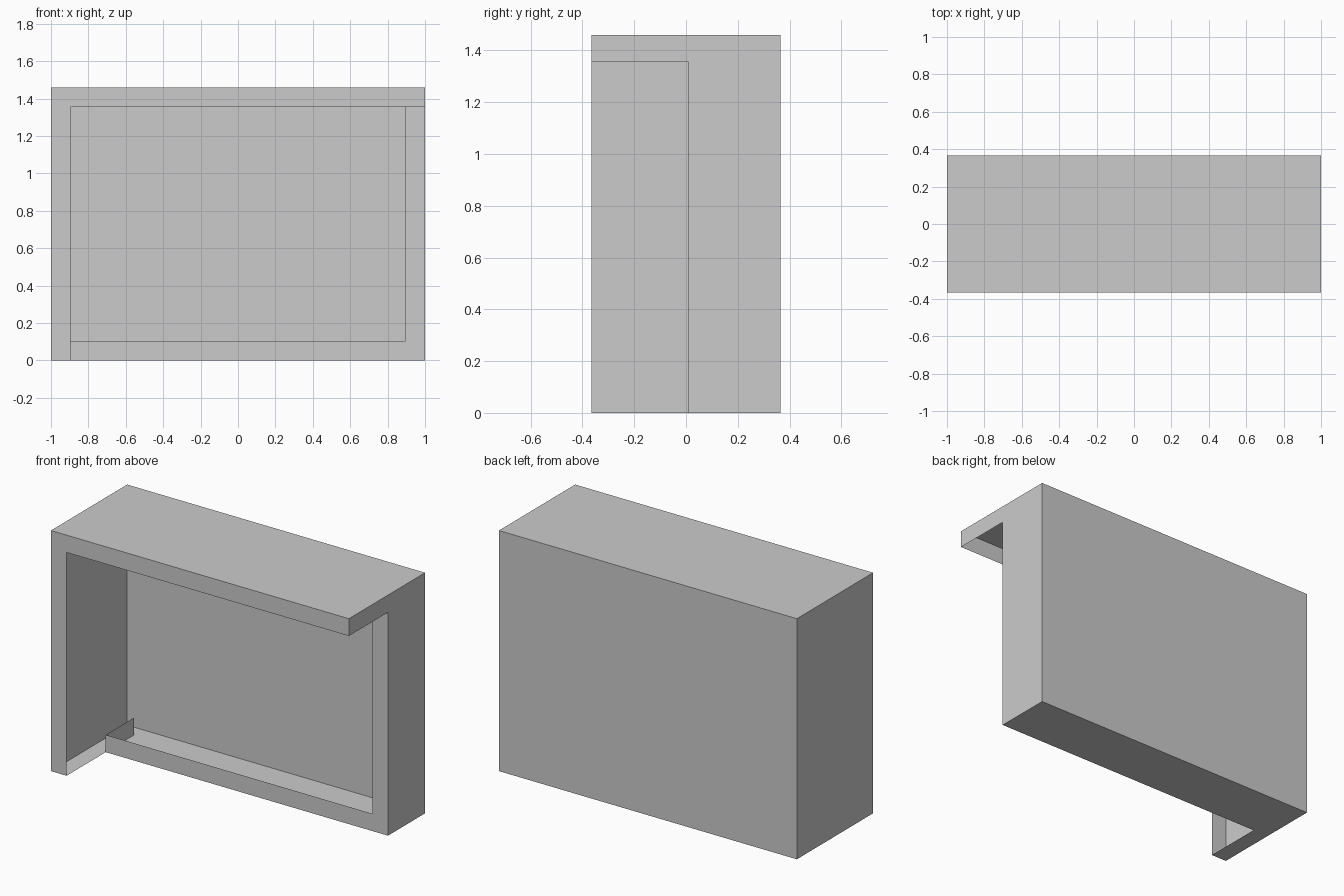
import bpy

if "Cube" in bpy.data.objects:
    bpy.data.objects.remove(bpy.data.objects["Cube"])

W, D, H = 1.0, 0.365, 1.46     # half width, half depth, height
T = 0.105                      # width of the frame strips
STEP = 0.01                    # depth of the recessed half of the front
CAP = 0.28                     # rear end of the strip end caps
IX, LO, HI = W - T, T, H - T   # edges of the front opening


def panel(name, axis, at, outline):
    """Thin flat panel: a 2D outline on the plane where the given axis equals at."""
    verts = []
    for a, b in outline:
        co = [a, b]
        co.insert("xyz".index(axis), at)
        verts.append(co)
    mesh = bpy.data.meshes.new(name)
    mesh.from_pydata(verts, [], [range(len(verts))])
    obj = bpy.data.objects.new(name, mesh)
    bpy.context.collection.objects.link(obj)
    return obj


def rect(a0, b0, a1, b1):
    return [(a0, b0), (a1, b0), (a1, b1), (a0, b1)]


# Closed sides of the hollow case
panel("back_panel", "y", D, rect(-W, 0, W, H))
panel("top_panel", "z", H, rect(-W, -D, W, D))
panel("left_panel", "x", -W, rect(-D, 0, D, H))

# Right side and floor, notched where the front steps back
panel("right_panel", "x", W,
      [(STEP, 0), (D, 0), (D, H), (-D, H), (-D, HI), (STEP, HI)])
panel("floor_panel", "z", 0,
      [(-W, -D), (-IX, -D), (-IX, STEP), (W, STEP), (W, D), (-W, D)])

# Forward half of the frame: left and top strips
panel("front_frame", "y", -D,
      [(-W, 0), (-IX, 0), (-IX, HI), (W, HI), (W, H), (-W, H)])

# Recessed half of the frame: bottom and right strips
panel("recessed_frame", "y", STEP,
      [(-IX, 0), (W, 0), (W, HI), (IX, HI), (IX, LO), (-IX, LO)])

# End caps of the recessed strips
panel("bottom_strip_cap", "x", -IX, rect(STEP, 0, CAP, LO))
panel("right_strip_cap", "z", HI, rect(IX, STEP, W, CAP))
